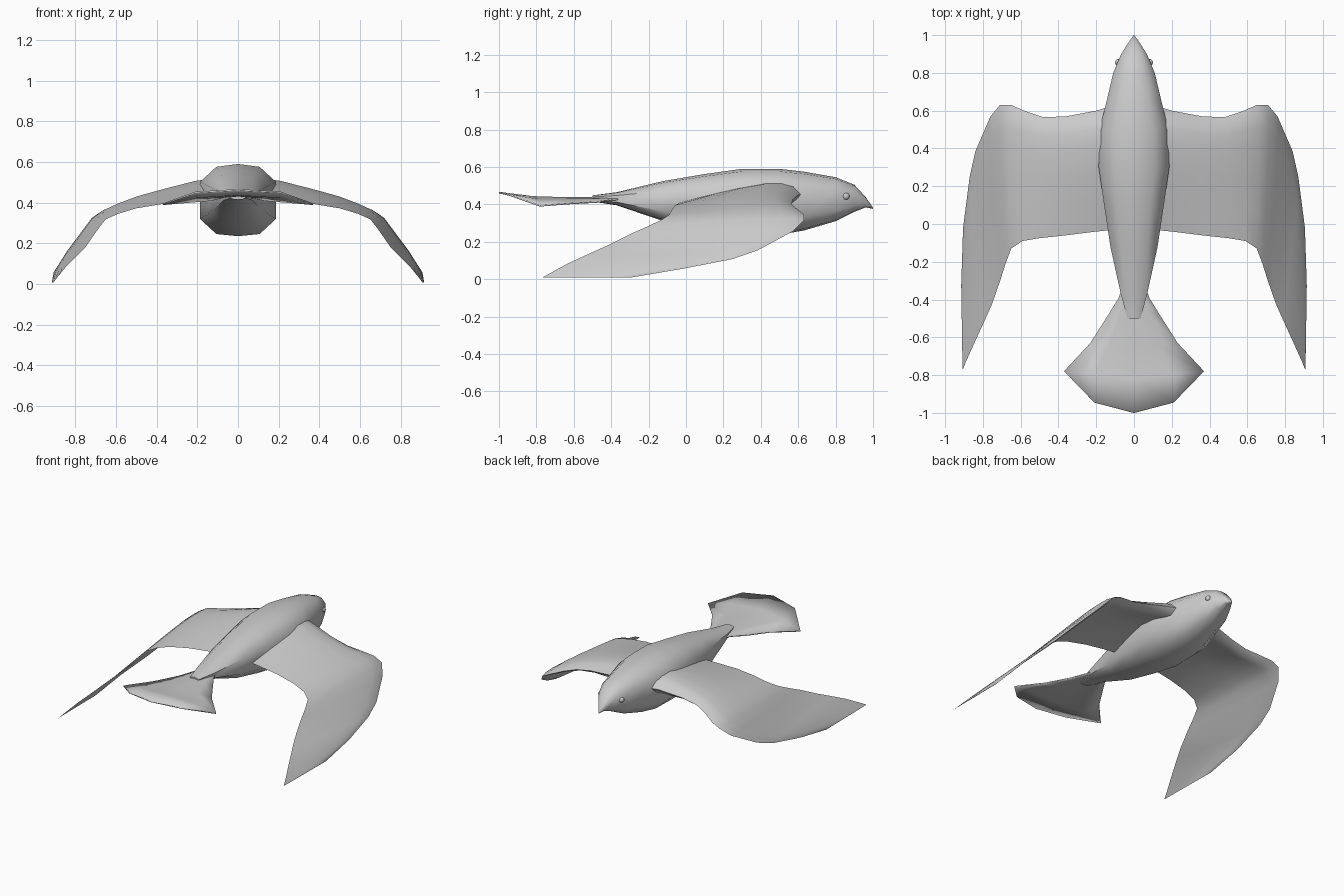
import bpy, bmesh, math
from mathutils import Vector

if "Cube" in bpy.data.objects:
    bpy.data.objects.remove(bpy.data.objects["Cube"])


def finish(name, bm, angle=50):
    bmesh.ops.remove_doubles(bm, verts=bm.verts, dist=0.0005)
    bmesh.ops.recalc_face_normals(bm, faces=bm.faces)
    me = bpy.data.meshes.new(name)
    bm.to_mesh(me)
    bm.free()
    ob = bpy.data.objects.new(name, me)
    bpy.context.collection.objects.link(ob)
    bpy.ops.object.select_all(action='DESELECT')
    bpy.context.view_layer.objects.active = ob
    ob.select_set(True)
    bpy.ops.object.shade_smooth_by_angle(angle=math.radians(angle))
    return ob


def loft(name, rings, angle=50):
    """Skin closed rings of equal length and cap both ends."""
    bm = bmesh.new()
    rows = [[bm.verts.new(p) for p in r] for r in rings]
    for a, b in zip(rows, rows[1:]):
        for i in range(len(a)):
            j = (i + 1) % len(a)
            bm.faces.new((a[i], a[j], b[j], b[i]))
    bm.faces.new(rows[0])
    bm.faces.new(rows[-1])
    return finish(name, bm, angle)


# Body: ten-sided rings of (y, top z, bottom z, half width)
half = [(0, 1), (.57, .92), (1, .5), (1, -.52), (.57, -.94), (0, -1)]
section = half + [(-x, z) for x, z in half[-2:0:-1]]
stations = [(1.0, .382, .376, .002), (.96, .44, .384, .03), (.9, .505, .36, .068),
            (.8, .545, .31, .11), (.63, .575, .26, .15), (.5, .59, .238, .183),
            (.3, .59, .235, .187), (.1, .562, .265, .158), (-.12, .525, .31, .125),
            (-.37, .465, .395, .07), (-.5, .448, .415, .035)]
loft("body", [[(x * w, y, (t + b) / 2 + z * (t - b) / 2) for x, z in section]
              for y, t, b, w in stations])

# Wings: airfoil along leading edge, trailing edge, top bulge, bottom bulge, tilt
airfoil = [(0, 0, 0), (.06, .62, 0), (.15, .9, 0), (.28, 1, 0), (.5, .8, 0), (.75, .42, 0),
           (1, 0, 0), (.75, .3, -.1), (.5, .5, -.3), (.28, .4, -.6), (.15, .1, -.8), (.06, -.1, -.7)]
spans = [((.10, .63, .455), (.10, -.03, .41), .08, .05, 0),
         ((.20, .60, .45), (.20, -.04, .405), .07, .045, 8),
         ((.36, .57, .425), (.36, -.06, .395), .05, .03, 14),
         ((.48, .565, .40), (.50, -.075, .372), .04, .022, 20),
         ((.57, .595, .375), (.59, -.09, .345), .032, .018, 25),
         ((.65, .63, .345), (.65, -.13, .318), .028, .015, 32),
         ((.71, .63, .315), (.68, -.21, .28), .022, .012, 40),
         ((.76, .57, .255), (.705, -.29, .245), .018, .01, 48),
         ((.84, .385, .155), (.75, -.42, .18), .012, .008, 54),
         ((.87, .25, .108), (.79, -.51, .14), .01, .006, 58),
         ((.905, -.02, .055), (.845, -.63, .085), .007, .004, 60),
         ((.914, -.30, .008), (.89, -.73, .03), .004, .003, 62),
         ((.908, -.765, .008), (.905, -.768, .009), 0, 0, 62)]
for side, name in ((1, "right_wing"), (-1, "left_wing")):
    rings = []
    for lead, trail, up, down, tilt in spans:
        n = Vector((math.sin(math.radians(tilt)), 0, math.cos(math.radians(tilt))))
        ring = []
        for u, a, b in airfoil:
            p = Vector(lead).lerp(Vector(trail), u) + n * (a * up + b * down)
            ring.append((p.x * side, p.y, max(p.z, 0)))
        rings.append(ring)
    loft(name, rings, 60)

# Tail fan: thin arched sheet, rows of (centre y, centre z, edge x, edge y, edge z)
rows = [(-.30, .43, .05, -.30, .43), (-.40, .432, .08, -.39, .425),
        (-.50, .434, .135, -.48, .412), (-.66, .435, .23, -.63, .404),
        (-.82, .44, .37, -.78, .392)]
bm = bmesh.new()
grid = []
for cy, cz, ex, ey, ez in rows:
    grid.append([bm.verts.new((s * ex, cy + (ey - cy) * abs(s), cz + (ez - cz) * abs(s) ** 2.2))
                 for s in (-1, -.57, 0, .57, 1)])
for a, b in zip(grid, grid[1:]):
    for i in range(4):
        bm.faces.new((a[i], a[i + 1], b[i + 1], b[i]))
l, m, r = (bm.verts.new(p) for p in ((-.21, -.945, .45), (0, -1, .463), (.21, -.945, .45)))
g = grid[-1]
bm.faces.new((g[0], g[1], l))
bm.faces.new((g[1], g[2], m, l))
bm.faces.new((g[2], g[3], r, m))
bm.faces.new((g[3], g[4], r))
tail = finish("tail", bm)
solid = tail.modifiers.new("thickness", 'SOLIDIFY')
solid.thickness = .008
solid.offset = 0

# Eyes
for side, name in ((1, "right_eye"), (-1, "left_eye")):
    bpy.ops.mesh.primitive_uv_sphere_add(segments=12, ring_count=8, radius=.019,
                                         location=(side * .082, .855, .443))
    bpy.context.object.name = name
    bpy.ops.object.shade_smooth()
